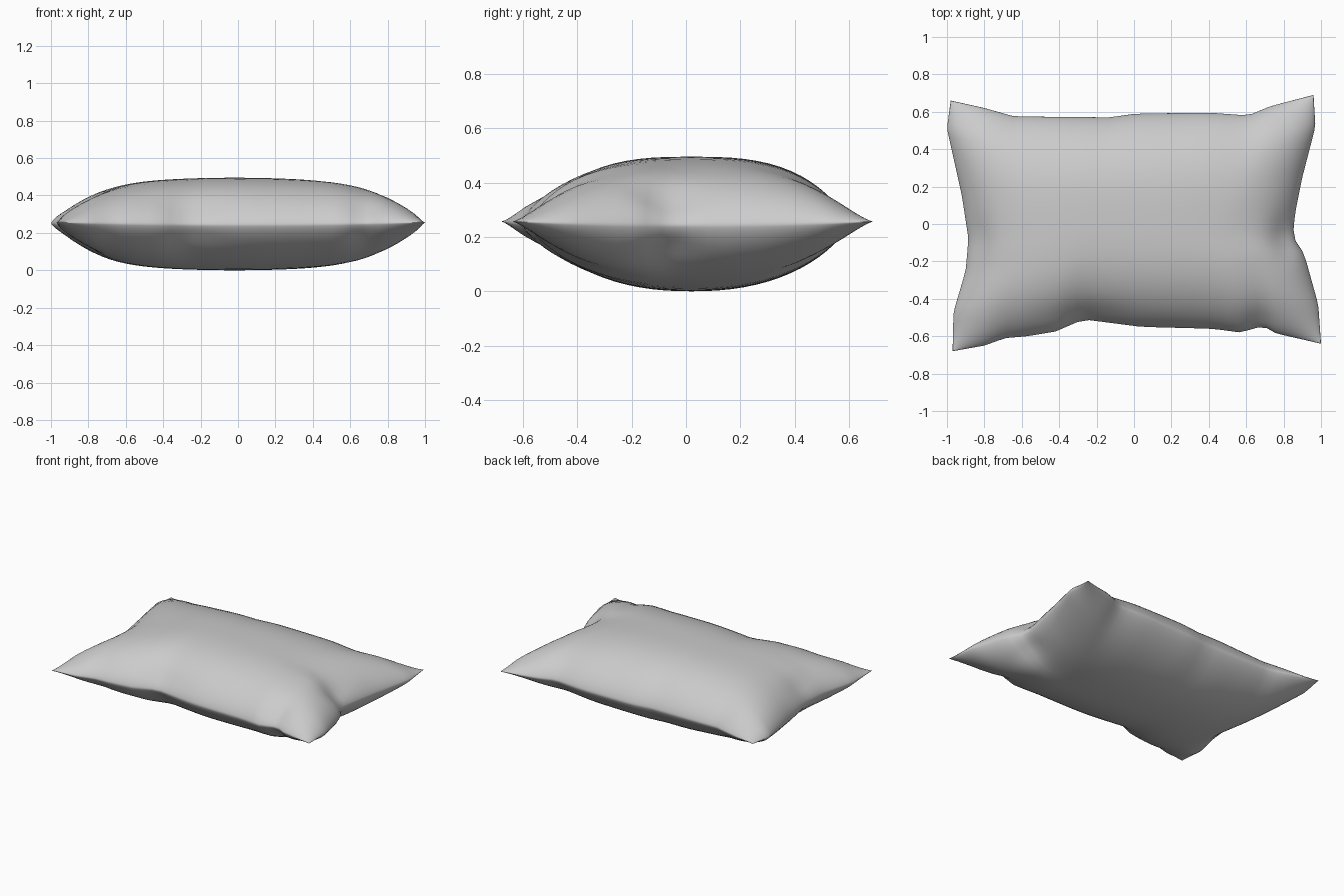
import bpy
import bmesh
from math import sin, pi, exp
from mathutils import Vector

cube = bpy.data.objects.get("Cube")
if cube:
    bpy.data.objects.remove(cube, do_unlink=True)

COLUMNS, ROWS = 48, 36

# Seam outline: four wavy edges running between the pointed corners
front_edge = [(-.97, -.68), (-.8, -.65), (-.69, -.61), (-.57, -.6), (-.42, -.575), (-.27, -.51),
              (.04, -.55), (.42, -.56), (.57, -.58), (.69, -.545), (.76, -.585), (1, -.64)]
back_edge = [(-.98, .66), (-.8, .62), (-.64, .575), (-.13, .57), (.01, .59),
             (.4, .595), (.61, .58), (.73, .63), (.96, .69)]
left_edge = [(-.97, -.68), (-.965, -.47), (-.9, -.25), (-.885, -.08), (-.92, .15),
             (-1, .51), (-.98, .66)]
right_edge = [(1, -.64), (.985, -.43), (.91, -.16), (.85, -.07), (.86, .05),
              (.9, .25), (.97, .52), (.96, .69)]


def along(edge, t, axis):
    """Point on an edge at fraction t of its extent along an axis."""
    goal = edge[0][axis] + t * (edge[-1][axis] - edge[0][axis])
    for a, b in zip(edge, edge[1:]):
        if goal <= b[axis] + 1e-6:
            break
    k = (goal - a[axis]) / (b[axis] - a[axis])
    return Vector(a).lerp(Vector(b), max(0, min(1, k)))


def patch(s, t):
    """Blend the four edges into a surface position."""
    f, b = along(front_edge, s, 0), along(back_edge, s, 0)
    l, r = along(left_edge, t, 1), along(right_edge, t, 1)
    corners = Vector(front_edge[0]).lerp(Vector(front_edge[-1]), s).lerp(
        Vector(back_edge[0]).lerp(Vector(back_edge[-1]), s), t)
    return f.lerp(b, t) + l.lerp(r, s) - corners


def bump(p, x, y, width, depth):
    return exp(-((p.x - x) / width) ** 2 - ((p.y - y) / depth) ** 2)


def puff(u, v, p, roundness):
    """Fullness of the stuffing, zero at the seam, with creases at the pinches."""
    across = max(0, 1 - abs(u) ** 6) ** .7 * (1 - .22 * u * u)
    full = across * max(0, 1 - abs(v) ** roundness) ** .72
    crease = .3 * bump(p, .82, -.07, .07, .1) + .15 * bump(p, -.25, -.5, .18, .06)
    crease += .15 * bump(p, -.84, -.08, .06, .12) + .15 * bump(p, .66, -.53, .08, .06)
    return full * (1 - crease)


# Pillow: upper and lower cushion skins sharing one seam, the lower one more tapered
bm = bmesh.new()
for height, roundness in ((.252, 2.9), (-.243, 2.3)):
    grid = []
    for j in range(ROWS + 1):
        v = sin(pi * (j / ROWS - .5))
        row = []
        for i in range(COLUMNS + 1):
            u = sin(pi * (i / COLUMNS - .5))
            p = patch((u + 1) / 2, (v + 1) / 2)
            seam = .243 + .014 * u * u * v * v
            row.append(bm.verts.new((p.x, p.y, seam + height * puff(u, v, p, roundness))))
        grid.append(row)
    for j in range(ROWS):
        for i in range(COLUMNS):
            bm.faces.new((grid[j][i], grid[j][i + 1], grid[j + 1][i + 1], grid[j + 1][i]))
bmesh.ops.remove_doubles(bm, verts=bm.verts, dist=.0005)
bmesh.ops.recalc_face_normals(bm, faces=bm.faces)
for face in bm.faces:
    face.smooth = True

mesh = bpy.data.meshes.new("pillow")
bm.to_mesh(mesh)
bm.free()
pillow = bpy.data.objects.new("pillow", mesh)
bpy.context.collection.objects.link(pillow)

# Plain fabric
fabric = bpy.data.materials.new("light grey fabric")
fabric.use_nodes = True
grey = (.6, .6, .6, 1)
fabric.diffuse_color = grey
fabric.node_tree.nodes["Principled BSDF"].inputs["Base Color"].default_value = grey
mesh.materials.append(fabric)
